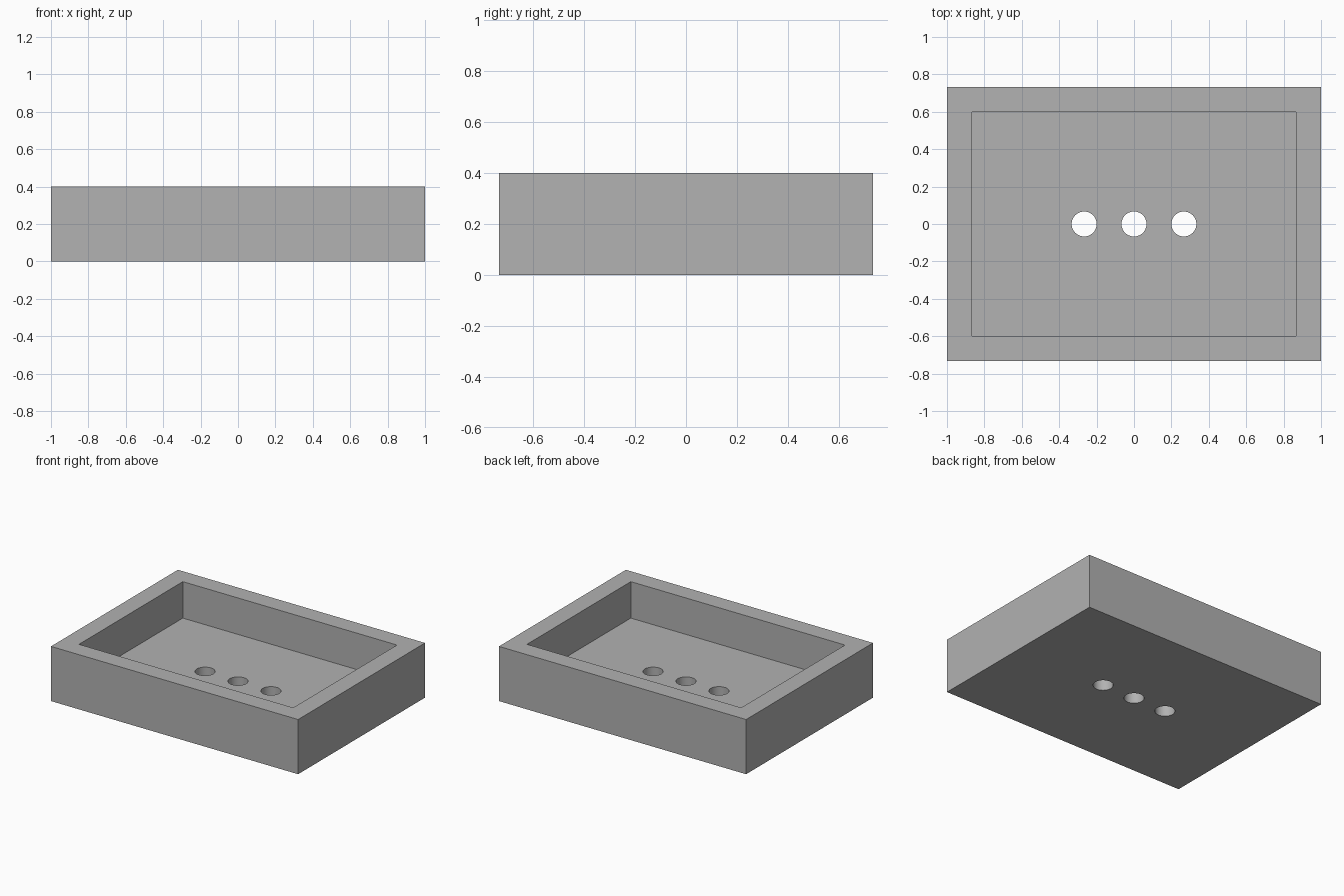
import bpy
from math import radians

if "Cube" in bpy.data.objects:
    bpy.data.objects.remove(bpy.data.objects["Cube"], do_unlink=True)

UNIT = 2 / 30                      # the tray is 30 x 22 x 6 units
WIDTH, DEPTH, HEIGHT = 30 * UNIT, 22 * UNIT, 6 * UNIT
WALL = 2 * UNIT
OVERSHOOT = 0.1

grey = bpy.data.materials.new("plain_grey")
grey.use_nodes = True
colour = (0.445, 0.445, 0.445, 1)
grey.diffuse_color = colour
grey.node_tree.nodes["Principled BSDF"].inputs["Base Color"].default_value = colour


def box(name, width, depth, bottom, top):
    """Axis-aligned box centred on x and y."""
    bpy.ops.mesh.primitive_cube_add(size=1, location=(0, 0, (bottom + top) / 2))
    obj = bpy.context.object
    obj.name = name
    obj.scale = (width, depth, top - bottom)
    bpy.ops.object.transform_apply(location=True, rotation=True, scale=True)
    obj.data.materials.append(grey)
    return obj


def cut(target, cutter):
    """Subtract the cutter from the target, then discard it."""
    cutter.hide_render = True
    mod = target.modifiers.new("cut", "BOOLEAN")
    mod.operation = "DIFFERENCE"
    mod.solver = "EXACT"
    mod.object = cutter
    bpy.ops.object.select_all(action="DESELECT")
    target.select_set(True)
    bpy.context.view_layer.objects.active = target
    bpy.ops.object.modifier_apply(modifier=mod.name)
    bpy.data.objects.remove(cutter, do_unlink=True)


# Solid block hollowed out to leave walls and a floor
tray = box("tray", WIDTH, DEPTH, 0, HEIGHT)
cut(tray, box("recess_cutter", WIDTH - 2 * WALL, DEPTH - 2 * WALL,
              WALL, HEIGHT + OVERSHOOT))

# Row of three round drain holes through the floor
for i in (-1, 0, 1):
    bpy.ops.mesh.primitive_cylinder_add(
        vertices=64, radius=UNIT, depth=WALL + 2 * OVERSHOOT,
        location=(i * 4 * UNIT, 0, WALL / 2))
    drill = bpy.context.object
    drill.name = "drain_hole_cutter"
    drill.data.materials.append(grey)
    cut(tray, drill)

# Smooth hole walls, crisp edges everywhere else
bpy.ops.object.shade_smooth_by_angle(angle=radians(30))
